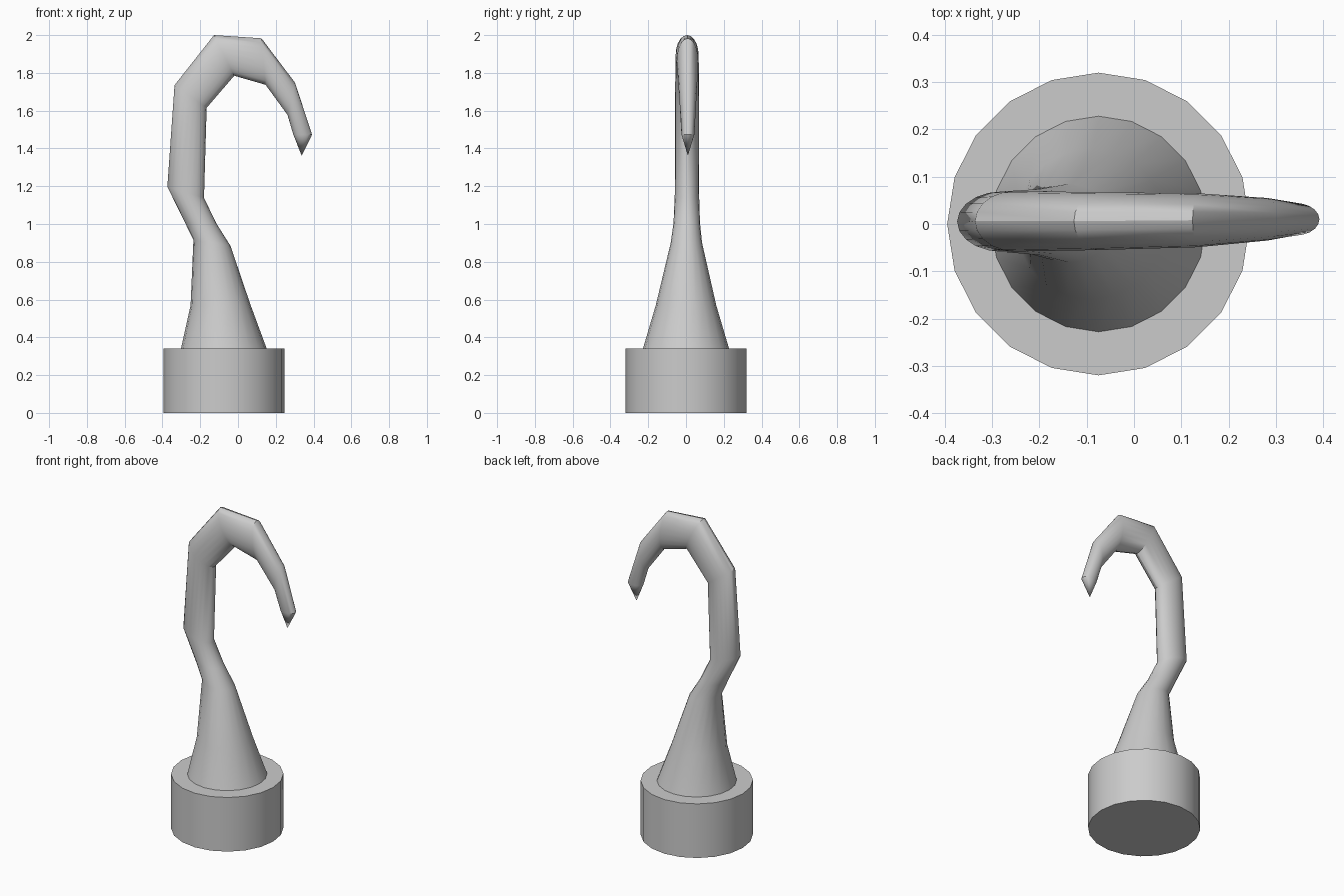
import bpy, bmesh
from math import sin, cos, tau, radians
from mathutils import Vector

if "Cube" in bpy.data.objects:
    bpy.data.objects.remove(bpy.data.objects["Cube"])

SIDES = 20


def loft(name, sections, tip=None):
    """Skin elliptical rings; each is (x1, z1, x2, z2, y_centre, y_radius)."""
    bm = bmesh.new()
    rings = []
    for x1, z1, x2, z2, yc, yr in sections:
        a, b = Vector((x1, yc, z1)), Vector((x2, yc, z2))
        mid, half = (a + b) / 2, (b - a) / 2
        rings.append([bm.verts.new(mid + half * cos(tau * i / SIDES)
                                   + Vector((0, yr * sin(tau * i / SIDES), 0)))
                      for i in range(SIDES)])
    for r, s in zip(rings, rings[1:]):
        for i in range(SIDES):
            j = (i + 1) % SIDES
            bm.faces.new((r[i], r[j], s[j], s[i]))
    bm.faces.new(rings[0][::-1])
    if tip:
        t = bm.verts.new(tip)
        for i in range(SIDES):
            bm.faces.new((rings[-1][i], rings[-1][(i + 1) % SIDES], t))
    else:
        bm.faces.new(rings[-1])
    bmesh.ops.recalc_face_normals(bm, faces=bm.faces)
    mesh = bpy.data.meshes.new(name)
    bm.to_mesh(mesh)
    bm.free()
    ob = bpy.data.objects.new(name, mesh)
    bpy.context.collection.objects.link(ob)
    bpy.ops.object.select_all(action='DESELECT')
    ob.select_set(True)
    bpy.context.view_layer.objects.active = ob
    bpy.ops.object.shade_smooth_by_angle(angle=radians(30))
    return ob


# Round base
loft("base", [(-0.395, 0, 0.245, 0, 0, 0.32),
              (-0.395, 0.34, 0.245, 0.34, 0, 0.32)])

# Flared stem bending into the hook, outer edge then inner edge
loft("hook", [
    (-0.302, 0.34, 0.152, 0.34, 0, 0.228),
    (-0.251, 0.57, 0.067, 0.57, 0, 0.16),
    (-0.236, 0.915, -0.04, 0.885, 0.002, 0.083),
    (-0.282, 1.01, -0.113, 1.0, 0.004, 0.07),
    (-0.374, 1.197, -0.18, 1.138, 0.005, 0.064),
    (-0.336, 1.735, -0.166, 1.615, 0.006, 0.064),
    (-0.127, 2.0, -0.02, 1.785, 0.006, 0.061),
    (0.124, 1.983, 0.146, 1.737, 0.008, 0.057),
    (0.302, 1.748, 0.262, 1.578, 0.01, 0.045),
    (0.392, 1.473, 0.293, 1.473, 0.01, 0.034),
], tip=(0.337, 1 * 0.01, 1.362))
